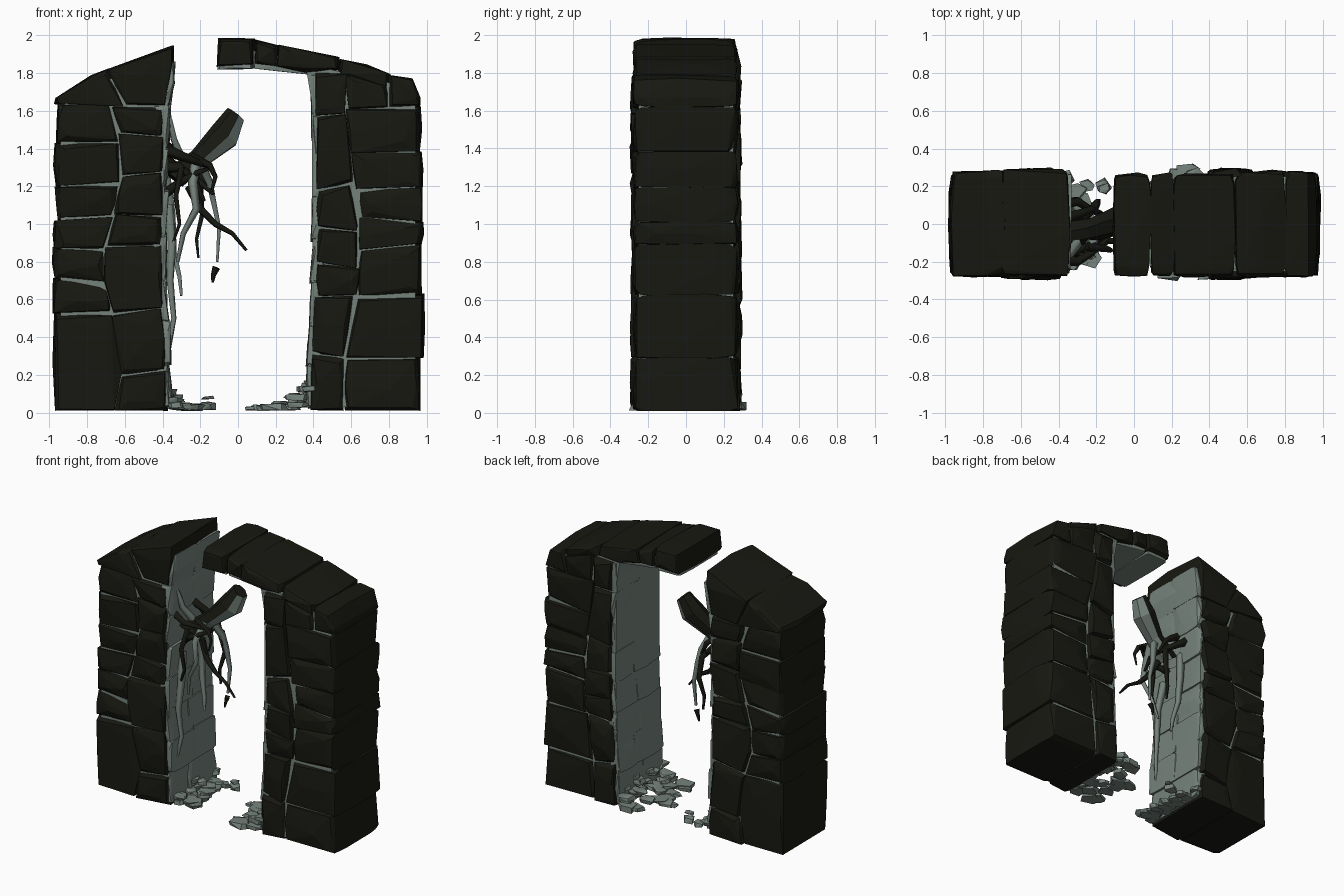
import bpy, bmesh, math, random
from mathutils import Vector

if "Cube" in bpy.data.objects:
    bpy.data.objects.remove(bpy.data.objects["Cube"])

random.seed(7)
R = random.uniform


def material(name, rgb):
    m = bpy.data.materials.new(name)
    m.diffuse_color = (*rgb, 1)
    m.use_nodes = True
    m.node_tree.nodes["Principled BSDF"].inputs["Base Color"].default_value = m.diffuse_color
    return m


DARK = material("dark_stone", (0.009, 0.009, 0.006))
PALE = material("pale_core", (0.18, 0.225, 0.20))


def finish(bm, name, *mats):
    bmesh.ops.recalc_face_normals(bm, faces=bm.faces)
    me = bpy.data.meshes.new(name)
    bm.to_mesh(me)
    bm.free()
    ob = bpy.data.objects.new(name, me)
    bpy.context.collection.objects.link(ob)
    for m in mats:
        me.materials.append(m)
    return ob


def hull(bm, points):
    vs = [bm.verts.new(p) for p in points]
    res = bmesh.ops.convex_hull(bm, input=vs)
    loose = {v for v in res["geom_interior"] + res["geom_unused"]
             if isinstance(v, bmesh.types.BMVert)}
    bmesh.ops.delete(bm, geom=list(loose), context='VERTS')


def block(bm, outline, y0, y1, gap=0.004, chamfer=0.016, bulge=0.02, jit=0.014, side=0.014):
    """Rough hewn stone: an x-z outline run through y, with chipped edges."""
    c = sum((Vector(p) for p in outline), Vector((0, 0))) / len(outline)
    pts = []
    for p in outline:
        d = Vector(p) - c
        for y, s in ((y0, -1), (y1, 1)):
            full = c + d * max(0.5, 1 - gap * R(0, 3) / d.length)
            small = c + d * max(0.5, 1 - (gap + chamfer * R(0.3, 1.8)) / d.length)
            pts.append((full.x, y - s * R(0, .03), full.y))
            pts.append((small.x + R(-jit, jit), y + s * bulge * R(0.2, 1.4),
                        small.y + R(-jit, jit)))
        for _ in range(2):
            q = c + d * (1 + R(-side, side) / d.length)
            pts.append((q.x, y0 + (y1 - y0) * R(.15, .85), q.y))
    for y, s in ((y0, -1), (y1, 1)):
        for _ in range(3):
            q = c + (Vector(random.choice(outline)) - c) * R(0.2, 0.75)
            pts.append((q.x, y + s * bulge * R(.9, 1.7), q.y))
    hull(bm, [(x, y, max(z, 0.01)) for x, y, z in pts])


def column(bm, zs, xa, xb, y=0.255, tilt=0.028, **kw):
    """Stack of stones between two edge curves xa(z), xb(z)."""
    edges = [(z + (R(-tilt, tilt) if 0 < i < len(zs) - 1 else 0),
              z + (R(-tilt, tilt) if 0 < i < len(zs) - 1 else 0))
             for i, z in enumerate(zs)]
    for (a0, b0), (a1, b1) in zip(edges, edges[1:]):
        o, w = R(-.01, .01), R(-.025, .025)
        ma, mb = (a0 + a1) / 2, (b0 + b1) / 2
        block(bm, [(xa(a0) + o, a0), (xa(ma) + o + math.copysign(.006, xa(ma)), ma),
                   (xa(a1) + o, a1), (xb(b1), b1), (xb(mb) + w * .3, mb), (xb(b0), b0)],
              -y, y, **kw)


def core(name, outline, y):
    bm = bmesh.new()
    f = bm.faces.new([bm.verts.new((x, -y, z)) for x, z in outline])
    res = bmesh.ops.extrude_face_region(bm, geom=[f])
    for v in res["geom"]:
        if isinstance(v, bmesh.types.BMVert):
            v.co.y = y
    return finish(bm, name, PALE)


# Left pier stones
inL = lambda z: -0.395 - 0.012 * math.sin(z * 2.5) + 0.02 * (z < 0.5)
midL = lambda z: -0.66 + 0.05 * math.sin(z * 6)
bm = bmesh.new()
column(bm, [0.01, 0.54, 0.70, 0.87, 1.04, 1.22, 1.45, 1.65], lambda z: -0.968, midL, y=0.25)
column(bm, [0.01, 0.22, 0.53, 0.86, 1.06, 1.28, 1.47, 1.62], midL, inL, y=0.265)
block(bm, [(-0.965, 1.64), (-0.96, 1.67), (-0.78, 1.79), (-0.69, 1.82), (-0.60, 1.62)], -.25, .255)
block(bm, [(-0.61, 1.62), (-0.70, 1.82), (-0.345, 1.94), (-0.345, 1.86), (-0.385, 1.62)], -.25, .26)
finish(bm, "left_pier_stones", DARK)
core("left_pier_core", [(-0.94, 0.03), (-0.38, 0.03), (-0.39, 1.2), (-0.36, 1.86),
                        (-0.78, 1.74), (-0.94, 1.62)], 0.252)

# Right pier stones
inR = lambda z: 0.40 + 0.022 * math.sin(z * 2 - 1)
midR = lambda z: 0.60 + 0.04 * math.sin(z * 4 - 2)
bm = bmesh.new()
column(bm, [0.01, 0.31, 0.63, 0.88, 1.01, 1.20, 1.39, 1.62], lambda z: 0.97, midR, y=0.25)
column(bm, [0.01, 0.30, 0.60, 0.79, 0.98, 1.20, 1.56, 1.80], midR, inR, y=0.265)
block(bm, [(0.79, 1.61), (0.965, 1.62), (0.97, 1.67), (0.92, 1.76), (0.80, 1.79)], -.25, .25)
block(bm, [(0.59, 1.60), (0.80, 1.61), (0.80, 1.74), (0.56, 1.81)], -.255, .255)
finish(bm, "right_pier_stones", DARK)
core("right_pier_core", [(0.94, 0.03), (0.94, 1.64), (0.80, 1.75), (0.40, 1.84), (0.36, 1.83),
                         (0.39, 1.65), (0.395, 0.9), (0.375, 0.3), (0.36, 0.03)], 0.252)

# Arch stones reaching over the opening
bm = bmesh.new()
for o in ([(-0.11, 1.835), (0.085, 1.84), (0.085, 1.98), (-0.02, 1.99), (-0.105, 1.985)],
          [(0.085, 1.845), (0.205, 1.835), (0.215, 1.945), (0.09, 1.975)],
          [(0.20, 1.835), (0.37, 1.80), (0.54, 1.82), (0.535, 1.885), (0.21, 1.95)],
          [(0.53, 1.79), (0.80, 1.72), (0.805, 1.795), (0.68, 1.84), (0.54, 1.875)]):
    block(bm, o, -.25, .24, chamfer=.01, jit=.006, side=.008)
finish(bm, "arch_stones", DARK)
bm = bmesh.new()
for o in ([(-0.108, 1.818), (-0.108, 1.85), (0.075, 1.85), (0.075, 1.822)],
          [(0.08, 1.825), (0.08, 1.92), (0.36, 1.86), (0.39, 1.79), (0.20, 1.81)]):
    block(bm, o, -.22, .22, gap=.002, chamfer=.008, bulge=.01, jit=.003, side=.004)
finish(bm, "arch_underside", PALE)

# Rough pale lining on the inner faces of both piers
for side, name, top, edge in ((-1, "left", 1.86, inL), (1, "right", 1.80, inR)):
    bm = bmesh.new()
    n = 8
    for i in range(n):
        z0, z1 = 0.03 + (top - .03) * i / n, 0.03 + (top - .03) * (i + 1) / n
        s = R(-.06, .06)
        for y0, y1 in ((-.24, s), (s, .24)):
            face = [edge(z) - side * R(.008, .032) + (.02 * max(0, z - 1.5) / .3 if side < 0 else 0)
                    for z in (z0, (z0 + z1) / 2, z1)]
            back = edge(z0) + side * .05
            block(bm, [(back, z0), (face[0], z0), (face[1], (z0 + z1) / 2), (face[2], z1), (back, z1)],
                  y0, y1, gap=0, chamfer=.008, bulge=.018, jit=.004, side=.01)
    finish(bm, name + "_inner_lining", PALE)

# Broken log wedged in the left pier
bm = bmesh.new()
path = [((-.34, -.05, 1.24), .07), ((-.20, -.02, 1.35), .062), ((-.07, .02, 1.47), .082), ((-.01, .04, 1.58), .055)]
axis = Vector((.6, .12, .75)).normalized()
u = axis.cross(Vector((0, 1, 0))).normalized()
v = axis.cross(u)
rings = []
for p, r in path:
    rings.append([bm.verts.new(Vector(p) + (u * math.cos(a) + v * math.sin(a)) * r * R(.9, 1.1))
                  for a in [math.tau * k / 7 for k in range(7)]])
for a, b in zip(rings, rings[1:]):
    for k in range(7):
        bm.faces.new((a[k], a[(k + 1) % 7], b[(k + 1) % 7], b[k]))
bm.faces.new(rings[0])
bm.faces.new(rings[-1])
bmesh.ops.recalc_face_normals(bm, faces=bm.faces)
for f in bm.faces:
    f.normal_update()
    f.material_index = int(f.normal.x > 0.1 and f.normal.z < 0.4)
finish(bm, "broken_log", DARK, PALE)


# Roots: tapered tubes through a few points
def roots(name, mat, paths):
    cu = bpy.data.curves.new(name, 'CURVE')
    cu.dimensions = '3D'
    cu.bevel_depth, cu.bevel_resolution, cu.use_fill_caps = 1, 0, True
    for r, pts in paths:
        s = cu.splines.new('POLY')
        s.points.add(len(pts) - 1)
        for i, p in enumerate(pts):
            s.points[i].co = (*p, 1)
            s.points[i].radius = r * (1 - .7 * i / (len(pts) - 1))
    ob = bpy.data.objects.new(name, cu)
    bpy.context.collection.objects.link(ob)
    cu.materials.append(mat)
    bpy.ops.object.select_all(action='DESELECT')
    ob.select_set(True)
    bpy.context.view_layer.objects.active = ob
    bpy.ops.object.convert(target='MESH')


roots("pale_roots", PALE, [
    (.032, [(-.22, -.08, 1.34), (-.24, -.16, 1.22), (-.22, -.17, 1.08), (-.29, -.15, .95), (-.32, -.12, .8)]),
    (.030, [(-.20, -.02, 1.33), (-.15, .03, 1.22), (-.13, .05, 1.12), (-.10, .05, .98), (-.11, .04, .80)]),
    (.032, [(-.38, .05, 1.25), (-.35, .08, 1.05), (-.34, .07, .85), (-.31, .05, .72), (-.30, .04, .62)]),
    (.028, [(-.30, -.10, 1.35), (-.34, -.16, 1.45), (-.36, -.18, 1.55), (-.38, -.2, 1.62)]),
    (.032, [(-.37, -.12, 1.1), (-.35, -.16, .9), (-.36, -.18, .7), (-.34, -.17, .5), (-.37, -.2, .3)])])
roots("dark_roots", DARK, [
    (.026, [(-.26, -.05, 1.2), (-.20, -.08, 1.08), (-.12, -.09, 1.0), (-.03, -.10, .95), (.045, -.1, .86)]),
    (.026, [(-.28, .02, 1.3), (-.20, .1, 1.2), (-.19, .12, 1.05), (-.22, .1, .92), (-.21, .1, .82)]),
    (.024, [(-.25, -.12, 1.36), (-.15, -.13, 1.31), (-.12, -.14, 1.25), (-.14, -.14, 1.17)]),
    (.034, [(-.40, -.18, 1.40), (-.30, -.2, 1.36), (-.22, -.15, 1.33), (-.14, -.08, 1.30)]),
    (.032, [(-.40, .10, 1.35), (-.30, .12, 1.28), (-.20, .06, 1.22), (-.13, 0, 1.16)]),
    (.030, [(-.40, -.05, 1.15), (-.31, -.13, 1.22), (-.22, -.15, 1.27), (-.14, -.1, 1.30)]),
    (.034, [(-.40, -.10, 1.30), (-.31, -.15, 1.30), (-.23, -.10, 1.24), (-.18, -.1, 1.12)]),
    (.032, [(-.40, .02, 1.42), (-.30, .05, 1.36), (-.22, .08, 1.30), (-.17, .06, 1.20)]),
    (.022, [(-.30, -.15, 1.3), (-.33, -.19, 1.15), (-.31, -.18, 1.0), (-.36, -.17, .86)]),
    (.022, [(-.115, .04, .77), (-.13, .045, .73), (-.135, .04, .69)])])


# Flat shards and rubble at the foot of each pier
def shard(bm, x, y, z, size, thick):
    hull(bm, [(x + size * R(.6, 1.1) * math.cos(a), y + size * R(.5, .9) * math.sin(a),
               max(.01, z + t * R(.3, 1)))
              for a in [math.tau * k / 5 + R(-.3, .3) for k in range(5)] for t in (-thick, thick)])


for name, x_in, x_out, height, count in (("left", -.38, -.24, .09, 26), ("right", .39, .13, .15, 36)):
    bm = bmesh.new()
    for i in range(count):
        t = random.random() ** 1.6
        shard(bm, x_in + (x_out - x_in) * t, R(-.26, .26),
              .025 + height * (1 - t) ** 2 * R(.1, 1), R(.045, .085), .02)
    if name == "left":
        shard(bm, -.16, .2, .035, .055, .025)
        shard(bm, -.16, .19, .08, .04, .01)
    else:
        shard(bm, .28, .28, .04, .07, .03)
        shard(bm, .08, .05, .025, .05, .014)
    finish(bm, name + "_rubble", PALE)
